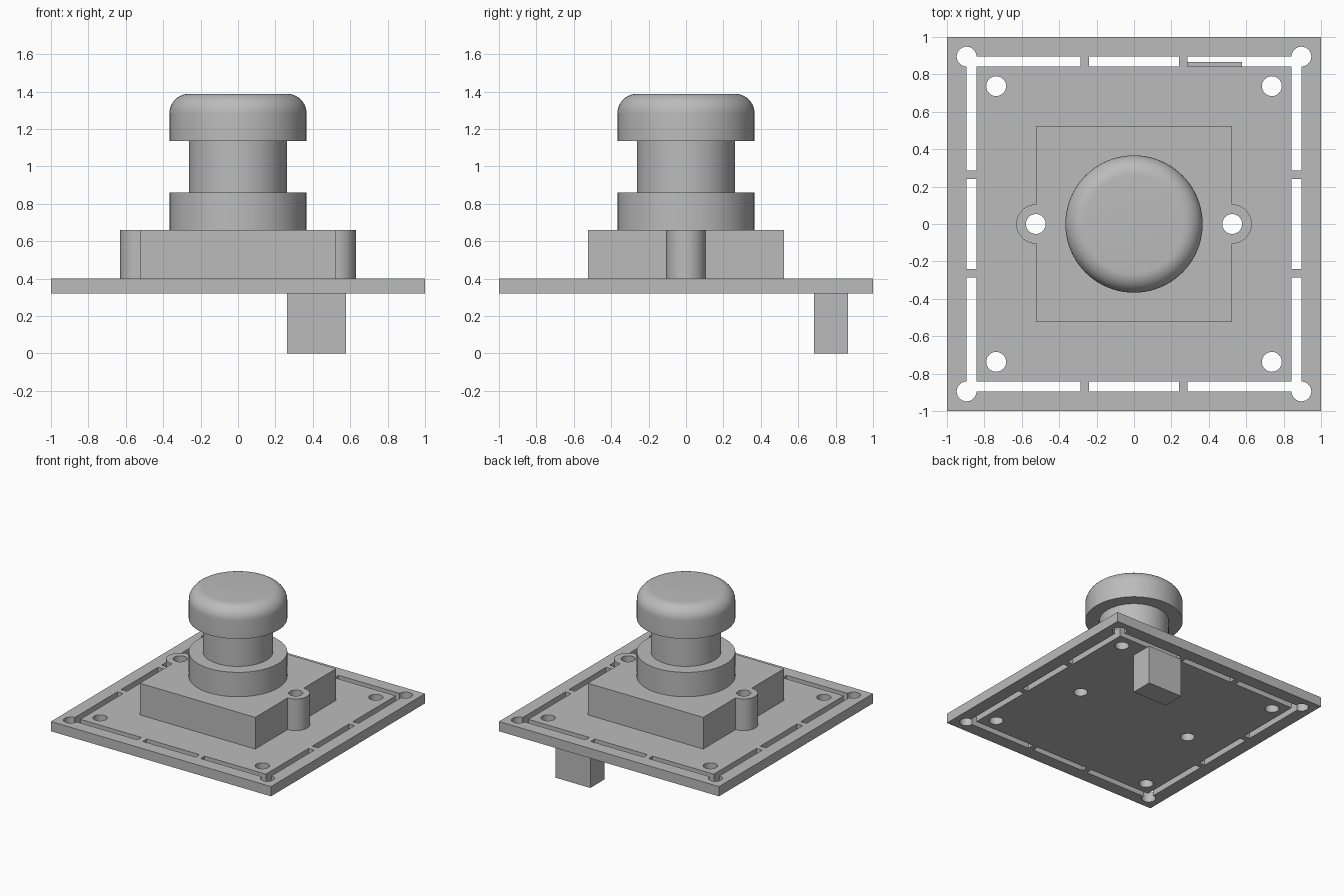
import bpy, bmesh
from math import sin, cos, pi, radians
from mathutils import Matrix

cube = bpy.data.objects.get("Cube")
if cube:
    bpy.data.objects.remove(cube, do_unlink=True)

grey = bpy.data.materials.new("light_grey")
grey.use_nodes = True
colour = (0.5, 0.5, 0.5, 1)
grey.diffuse_color = colour
grey.node_tree.nodes["Principled BSDF"].inputs["Base Color"].default_value = colour


def add_object(name, bm):
    bmesh.ops.recalc_face_normals(bm, faces=bm.faces)
    mesh = bpy.data.meshes.new(name)
    bm.to_mesh(mesh)
    bm.free()
    mesh.materials.append(grey)
    obj = bpy.data.objects.new(name, mesh)
    bpy.context.collection.objects.link(obj)
    return obj


def box(name, x0, x1, y0, y1, z0, z1):
    bm = bmesh.new()
    place = Matrix.Translation(((x0 + x1) / 2, (y0 + y1) / 2, (z0 + z1) / 2))
    size = Matrix.Diagonal((x1 - x0, y1 - y0, z1 - z0, 1))
    bmesh.ops.create_cube(bm, size=1, matrix=place @ size)
    return add_object(name, bm)


def cylinder(name, x, y, radius, z0, z1):
    bm = bmesh.new()
    bmesh.ops.create_cone(bm, cap_ends=True, segments=48, radius1=radius, radius2=radius,
                          depth=z1 - z0, matrix=Matrix.Translation((x, y, (z0 + z1) / 2)))
    return add_object(name, bm)


def select_only(obj):
    bpy.ops.object.select_all(action='DESELECT')
    obj.select_set(True)
    bpy.context.view_layer.objects.active = obj


def combine(target, tool, operation):
    """Apply a boolean and discard the helper."""
    select_only(target)
    mod = target.modifiers.new("boolean", 'BOOLEAN')
    mod.operation = operation
    mod.solver = 'EXACT'
    mod.object = tool
    bpy.ops.object.modifier_apply(modifier=mod.name)
    bpy.data.objects.remove(tool, do_unlink=True)


def smooth(obj):
    select_only(obj)
    bpy.ops.object.shade_smooth_by_angle(angle=radians(30))


PLATE_LOW, PLATE_TOP, BLOCK_TOP = 0.32, 0.4, 0.66
HOLE = 0.053
CORNER, SCREW, EAR = 0.895, 0.737, 0.525
SLOT_IN, TAB_IN, TAB_OUT = 0.843, 0.24, 0.287

# Circuit board with slotted border
board = box("board", -1, 1, -1, 1, PLATE_LOW, PLATE_TOP)
spans = [(-CORNER, -TAB_OUT), (-TAB_IN, TAB_IN), (TAB_OUT, CORNER)]
for side in (-1, 1):
    edge = sorted((side * SLOT_IN, side * CORNER))
    for span in spans:
        combine(board, box("slot_cutter", *span, *edge, 0.2, 0.5), 'DIFFERENCE')
        combine(board, box("slot_cutter", *edge, *span, 0.2, 0.5), 'DIFFERENCE')

# Corner, screw and mount holes through the board
holes = [(sx * d, sy * d) for d in (CORNER, SCREW) for sx in (-1, 1) for sy in (-1, 1)]
holes += [(-EAR, 0), (EAR, 0)]
for x, y in holes:
    combine(board, cylinder("hole_cutter", x, y, HOLE, 0.2, 0.5), 'DIFFERENCE')
smooth(board)

# Lens mount with two drilled ears
mount = box("lens_mount", -EAR, EAR, -EAR, EAR, PLATE_TOP, BLOCK_TOP)
for x in (-EAR, EAR):
    combine(mount, cylinder("ear", x, 0, 0.105, PLATE_TOP, BLOCK_TOP), 'UNION')
    combine(mount, cylinder("hole_cutter", x, 0, HOLE, 0.3, 0.8), 'DIFFERENCE')
smooth(mount)

# Turned lens: collar, barrel and rounded cap
WIDE, NARROW, FILLET, TOP = 0.367, 0.262, 0.105, 1.388
profile = [(0, BLOCK_TOP), (WIDE, BLOCK_TOP), (WIDE, 0.86), (NARROW, 0.86),
           (NARROW, 1.135), (WIDE, 1.135)]
for i in range(11):
    a = i / 10 * pi / 2
    profile.append((WIDE - FILLET + FILLET * cos(a), TOP - FILLET + FILLET * sin(a)))
profile.append((0, TOP))
bm = bmesh.new()
verts = [bm.verts.new((r, 0, z)) for r, z in profile]
edges = [bm.edges.new(pair) for pair in zip(verts, verts[1:])]
bmesh.ops.spin(bm, geom=verts + edges, cent=(0, 0, 0), axis=(0, 0, 1),
               angle=2 * pi, steps=80, use_duplicate=False)
bmesh.ops.remove_doubles(bm, verts=bm.verts, dist=0.0005)
smooth(add_object("lens", bm))

# Connector under the board
box("connector", 0.263, 0.578, 0.685, 0.867, 0, PLATE_LOW)
